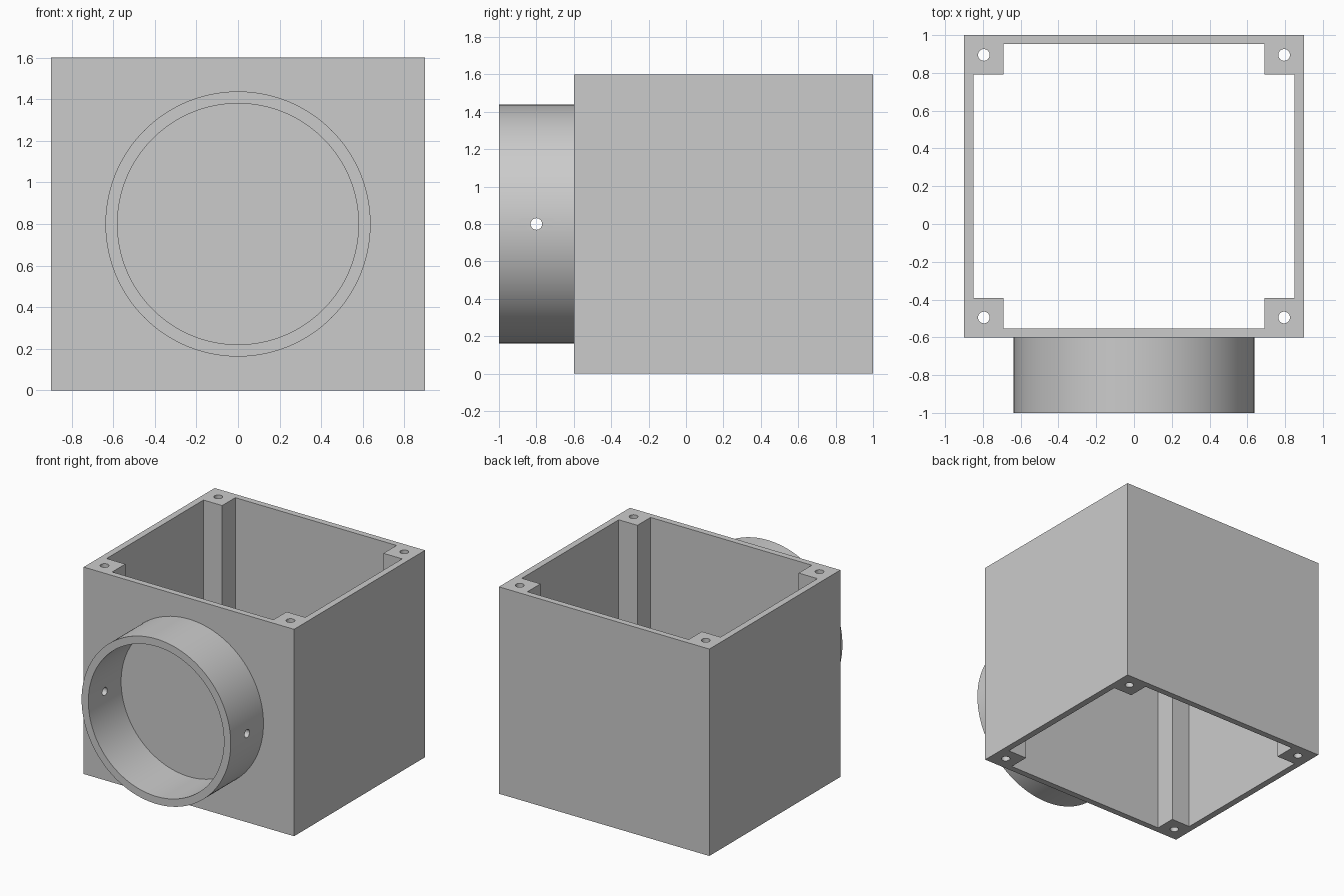
import bpy
import bmesh
import math
from mathutils import Matrix

cube = bpy.data.objects.get("Cube")
if cube:
    bpy.data.objects.remove(cube, do_unlink=True)

GREY = (0.6, 0.6, 0.6, 1.0)
grey = bpy.data.materials.new("plain grey")
grey.use_nodes = True
grey.diffuse_color = GREY
grey.node_tree.nodes["Principled BSDF"].inputs["Base Color"].default_value = GREY

HEIGHT = 1.6
MID_Y = 0.2          # centre of the box body
SCREW_R = 0.031


def make_object(name, bm):
    bmesh.ops.recalc_face_normals(bm, faces=bm.faces)
    mesh = bpy.data.meshes.new(name)
    bm.to_mesh(mesh)
    bm.free()
    mesh.materials.append(grey)
    obj = bpy.data.objects.new(name, mesh)
    bpy.context.collection.objects.link(obj)
    return obj


def prism(name, points, z0, z1):
    """Extrude a flat outline from z0 to z1."""
    bm = bmesh.new()
    face = bm.faces.new([bm.verts.new((x, y, z0)) for x, y in points])
    new = bmesh.ops.extrude_face_region(bm, geom=[face])["geom"]
    verts = [v for v in new if isinstance(v, bmesh.types.BMVert)]
    bmesh.ops.translate(bm, verts=verts, vec=(0, 0, z1 - z0))
    return make_object(name, bm)


def cylinder(name, radius, length, centre, axis, segments):
    turn = {"X": Matrix.Rotation(math.pi / 2, 4, "Y"),
            "Y": Matrix.Rotation(math.pi / 2, 4, "X"),
            "Z": Matrix.Identity(4)}[axis]
    bm = bmesh.new()
    bmesh.ops.create_cone(bm, cap_ends=True, segments=segments,
                          radius1=radius, radius2=radius, depth=length,
                          matrix=Matrix.Translation(centre) @ turn)
    return make_object(name, bm)


def cut(obj, cutter):
    mod = obj.modifiers.new("cut", "BOOLEAN")
    mod.operation = "DIFFERENCE"
    mod.solver = "EXACT"
    mod.object = cutter
    bpy.context.view_layer.objects.active = obj
    bpy.ops.object.modifier_apply(modifier=mod.name)
    bpy.data.objects.remove(cutter, do_unlink=True)


def smooth(obj):
    bpy.ops.object.select_all(action="DESELECT")
    obj.select_set(True)
    bpy.context.view_layer.objects.active = obj
    bpy.ops.object.shade_smooth_by_angle(angle=math.radians(30))


# Square housing, open at the top and bottom
outline = [(sx * 0.9, MID_Y + sy * 0.8)
           for sx, sy in ((-1, -1), (1, -1), (1, 1), (-1, 1))]
housing = prism("housing", outline, 0, HEIGHT)

# Opening whose notched corners leave the four screw posts
wall_x, wall_y, post_x, post_y = 0.85, 0.752, 0.69, 0.592
opening = []
for sx, sy in ((1, 1), (-1, 1), (-1, -1), (1, -1)):
    corner = [(wall_x, post_y), (post_x, post_y), (post_x, wall_y)]
    if sx * sy < 0:
        corner.reverse()
    opening += [(sx * x, MID_Y + sy * y) for x, y in corner]
cut(housing, prism("opening_cutter", opening, -0.1, HEIGHT + 0.1))

# Screw holes through the posts
for sx in (-1, 1):
    for sy in (-1, 1):
        centre = (sx * 0.795, MID_Y + sy * 0.695, HEIGHT / 2)
        cut(housing, cylinder("screw_cutter", SCREW_R, 2, centre, "Z", 32))
smooth(housing)

# Round collar on the front, closed behind by the housing wall
collar = cylinder("collar", 0.638, 0.41, (0, -0.795, 0.8), "Y", 128)
cut(collar, cylinder("bore_cutter", 0.58, 1, (0, -0.8, 0.8), "Y", 128))
cut(collar, cylinder("pin_cutter", SCREW_R, 2, (0, -0.8, 0.8), "X", 32))
smooth(collar)
